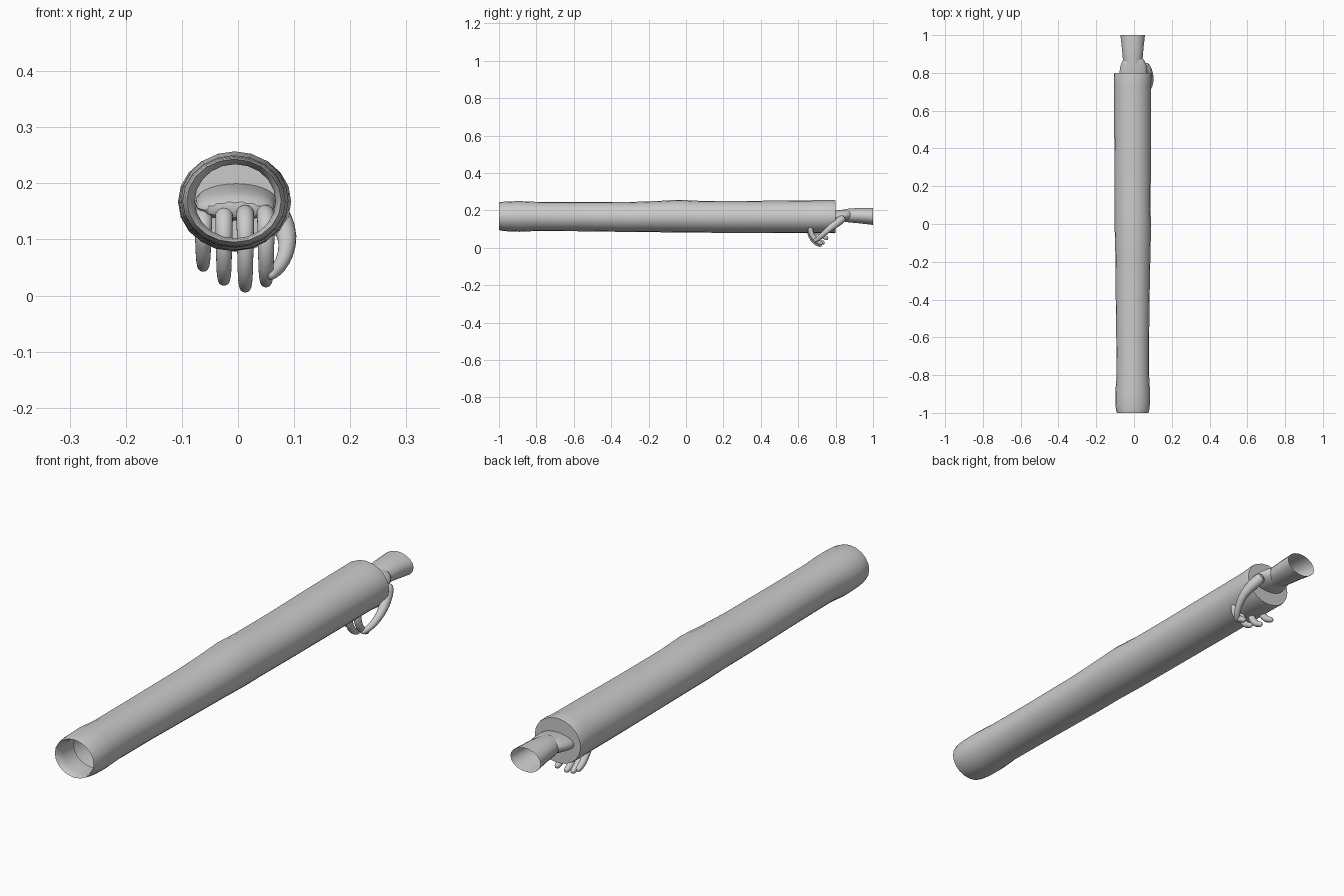
import bpy, bmesh
from math import cos, sin, pi
from mathutils import Vector

if "Cube" in bpy.data.objects:
    bpy.data.objects.remove(bpy.data.objects["Cube"], do_unlink=True)

grey = bpy.data.materials.new("light grey")
grey.use_nodes = True
COLOR = (0.6, 0.6, 0.6, 1)
grey.diffuse_color = COLOR
grey.node_tree.nodes["Principled BSDF"].inputs["Base Color"].default_value = COLOR


def loft(name, rings, sides, caps=(False, False), upright=False, subdiv=0):
    """Skin elliptical rings, each (x, y, z, half width, half height)."""
    bm = bmesh.new()
    centres = [Vector(r[:3]) for r in rings]
    loops = []
    for i, ring in enumerate(rings):
        along = centres[min(i + 1, len(rings) - 1)] - centres[max(i - 1, 0)]
        if upright:
            along = Vector((0, 1, 0))
        along.normalize()
        side = Vector((1, 0, 0))
        side = (side - along * side.dot(along)).normalized()
        up = side.cross(along)
        loops.append([bm.verts.new(centres[i] + side * ring[3] * cos(2 * pi * k / sides)
                                   + up * ring[4] * sin(2 * pi * k / sides))
                      for k in range(sides)])
    for a, b in zip(loops, loops[1:]):
        for k in range(sides):
            n = (k + 1) % sides
            bm.faces.new((a[k], a[n], b[n], b[k]))
    if caps[0]:
        bm.faces.new(loops[0])
    if caps[1]:
        bm.faces.new(loops[-1])
    bmesh.ops.recalc_face_normals(bm, faces=bm.faces)
    mesh = bpy.data.meshes.new(name)
    bm.to_mesh(mesh)
    bm.free()
    obj = bpy.data.objects.new(name, mesh)
    bpy.context.collection.objects.link(obj)
    mesh.materials.append(grey)
    bpy.ops.object.select_all(action="DESELECT")
    obj.select_set(True)
    bpy.context.view_layer.objects.active = obj
    bpy.ops.object.shade_smooth_by_angle(angle=pi / 3)
    if subdiv:
        mod = obj.modifiers.new("rounding", "SUBSURF")
        mod.levels = mod.render_levels = subdiv
    return obj


# Sleeve: folded rim at the front, long uneven body, closed back end
sleeve = [(-0.005, -0.90, 0.168, 0.074, 0.068), (-0.005, -0.97, 0.168, 0.072, 0.066),
          (-0.006, -0.99, 0.169, 0.077, 0.070), (-0.007, -1.00, 0.169, 0.084, 0.074),
          (-0.007, -0.985, 0.169, 0.088, 0.077), (-0.007, -0.95, 0.168, 0.092, 0.080),
          (-0.007, -0.89, 0.168, 0.092, 0.082), (-0.006, -0.80, 0.168, 0.086, 0.078),
          (-0.007, -0.60, 0.167, 0.087, 0.078), (-0.007, -0.30, 0.165, 0.091, 0.080),
          (-0.006, -0.16, 0.167, 0.093, 0.083), (-0.006, -0.04, 0.169, 0.096, 0.088),
          (-0.007, 0.08, 0.166, 0.095, 0.085), (-0.007, 0.28, 0.165, 0.096, 0.085),
          (-0.008, 0.50, 0.166, 0.097, 0.087), (-0.008, 0.74, 0.167, 0.098, 0.088),
          (-0.006, 0.79, 0.167, 0.101, 0.089), (-0.006, 0.80, 0.167, 0.099, 0.087)]
loft("sleeve", sleeve, 20, (False, True), upright=True)

# Wrist: open flared tube
loft("wrist", [(-0.007, 0.85, 0.173, 0.044, 0.035), (-0.007, 0.88, 0.173, 0.053, 0.038),
               (-0.007, 0.93, 0.172, 0.057, 0.042), (-0.007, 1.0, 0.168, 0.065, 0.046)],
     18, upright=True)

# Palm: flattened and tipped down towards the fingers
loft("palm", [(-0.006, 0.89, 0.178, 0.040, 0.026), (-0.004, 0.865, 0.176, 0.062, 0.032),
              (-0.002, 0.83, 0.170, 0.076, 0.034), (-0.004, 0.78, 0.166, 0.076, 0.032),
              (-0.005, 0.72, 0.160, 0.072, 0.028), (-0.005, 0.69, 0.150, 0.066, 0.016)],
     14, (True, True), subdiv=1)


def finger(name, path):
    """Tapered digit with a rounded tip."""
    rings = [(*p[:3], p[3], p[3]) for p in path]
    tip, before = Vector(path[-1][:3]), Vector(path[-2][:3])
    heading, r = (tip - before).normalized(), path[-1][3]
    for ahead, size in ((0.6, 0.8), (0.95, 0.35)):
        rings.append((*(tip + heading * r * ahead), r * size, r * size))
    loft(name, rings, 10, (True, True), subdiv=1)


# Fingers: hang from the knuckles and curl back below the sleeve
for name, x, drop, y in (("little_finger", -0.062, 0.050, 0.69),
                         ("ring_finger", -0.025, 0.025, 0.67),
                         ("middle_finger", 0.013, 0.013, 0.655),
                         ("index_finger", 0.050, 0.022, 0.66)):
    finger(name, [(x * 0.95, y + 0.06, 0.152, 0.017), (x, y + 0.02, 0.145, 0.017),
                  (x, y, 0.108, 0.016), (x, y + 0.012, drop + 0.045, 0.015),
                  (x, y + 0.035, drop + 0.014, 0.014), (x, y + 0.06, drop + 0.003, 0.012)])

# Thumb: leaves the palm on the left and bends in to the fingertips
finger("thumb", [(0.055, 0.85, 0.165, 0.024), (0.076, 0.81, 0.136, 0.024),
                 (0.090, 0.77, 0.105, 0.018), (0.086, 0.735, 0.074, 0.015),
                 (0.074, 0.71, 0.050, 0.013), (0.060, 0.69, 0.038, 0.011)])
